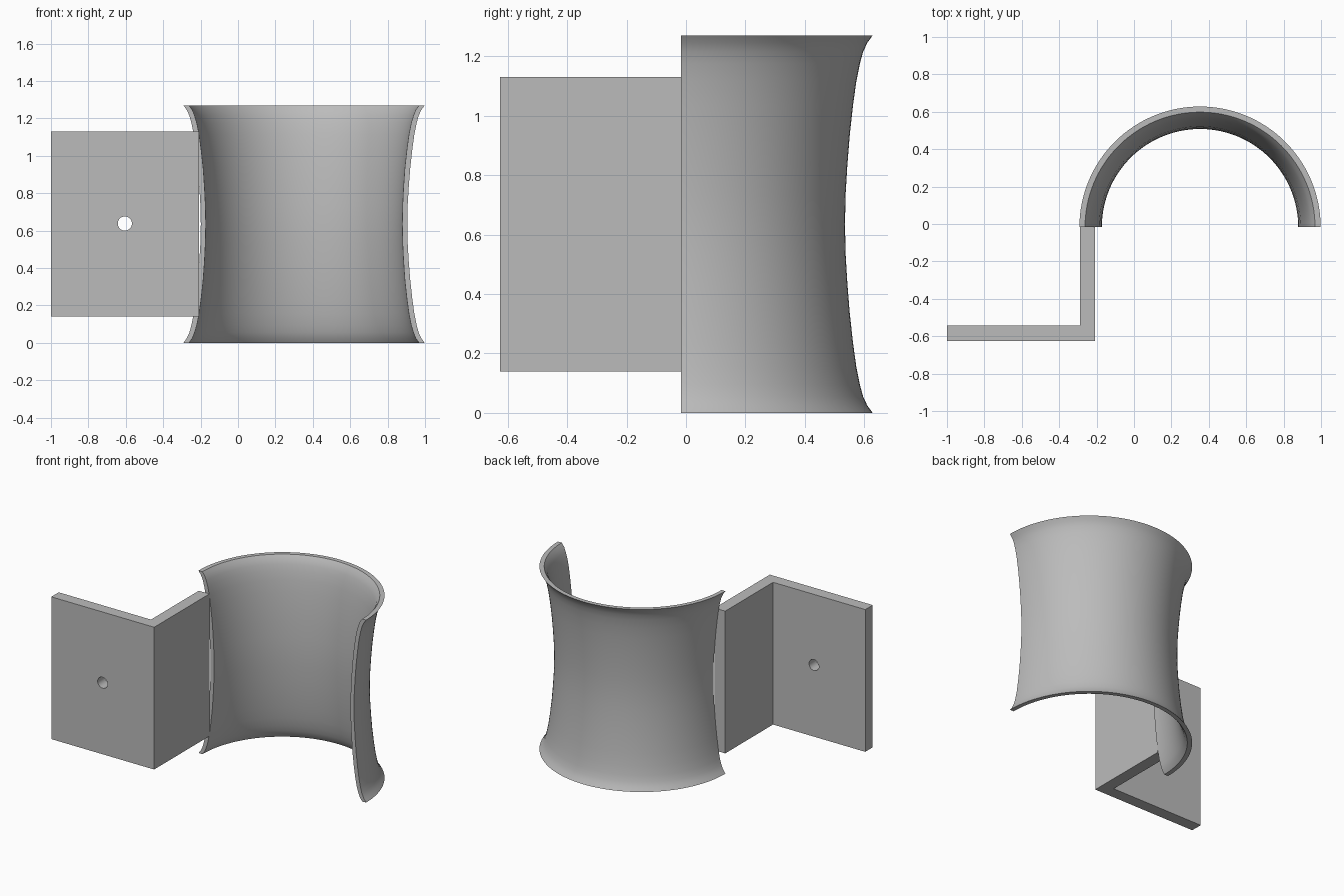
import bpy, bmesh, math

if "Cube" in bpy.data.objects:
    bpy.data.objects.remove(bpy.data.objects["Cube"])

H = 1.27                      # overall height
CX, CY = 0.353, -0.017        # axis of the half sleeve

grey = bpy.data.materials.new("plain grey")
grey.diffuse_color = (0.5, 0.5, 0.5, 1)
grey.use_nodes = True
grey.node_tree.nodes["Principled BSDF"].inputs["Base Color"].default_value = grey.diffuse_color


def finish(name, bm):
    bmesh.ops.recalc_face_normals(bm, faces=bm.faces)
    me = bpy.data.meshes.new(name)
    bm.to_mesh(me)
    bm.free()
    ob = bpy.data.objects.new(name, me)
    me.materials.append(grey)
    bpy.context.collection.objects.link(ob)
    return ob


def smooth(ob):
    bpy.ops.object.select_all(action='DESELECT')
    ob.select_set(True)
    bpy.context.view_layer.objects.active = ob
    bpy.ops.object.shade_smooth_by_angle(angle=math.radians(30))


# Flared half sleeve: (height above the middle, outer radius, inner radius)
half = [(0, .552, .525), (.1, .554, .527), (.2, .560, .532), (.3, .568, .539),
        (.4, .579, .550), (.48, .590, .561), (.54, .602, .573),
        (.58, .613, .585), (.61, .627, .597), (.635, .645, .615)]
full = [(-z, o, i) for z, o, i in half[:0:-1]] + half
loop = [(o, H / 2 + z) for z, o, i in full] + [(i, H / 2 + z) for z, o, i in full[::-1]]

bm = bmesh.new()
STEPS = 64
rows = []
for s in range(STEPS + 1):
    a = math.pi * s / STEPS
    rows.append([bm.verts.new((CX + r * math.cos(a), CY + r * math.sin(a), z))
                 for r, z in loop])
n = len(loop)
for r0, r1 in zip(rows, rows[1:]):
    for k in range(n):
        bm.faces.new((r0[k], r0[(k + 1) % n], r1[(k + 1) % n], r1[k]))
# Flat cut ends, closed with a strip of quads
m = len(full)
for row in (rows[0], rows[-1]):
    for k in range(m - 1):
        bm.faces.new((row[k], row[k + 1], row[n - 2 - k], row[n - 1 - k]))
smooth(finish("flared_half_sleeve", bm))

# L-shaped mounting bracket, extruded upwards
Z0, Z1 = 0.14, 1.13
outline = [(-1, -.625), (-.208, -.625), (-.208, CY), (-.29, CY), (-.29, -.543), (-1, -.543)]
bm = bmesh.new()
base = bm.faces.new([bm.verts.new((x, y, Z0)) for x, y in outline])
ext = bmesh.ops.extrude_face_region(bm, geom=[base])
bmesh.ops.translate(bm, vec=(0, 0, Z1 - Z0),
                    verts=[v for v in ext["geom"] if isinstance(v, bmesh.types.BMVert)])
bracket = finish("mounting_bracket", bm)

# Screw hole through the plate
bpy.ops.mesh.primitive_cylinder_add(vertices=32, radius=.038, depth=.3,
                                    location=(-.605, -.584, .638),
                                    rotation=(math.pi / 2, 0, 0))
cutter = bpy.context.object
cutter.name = "screw_hole_cutter"
cutter.data.materials.append(grey)
cutter.hide_render = True
cutter.hide_viewport = False
mod = bracket.modifiers.new("screw hole", 'BOOLEAN')
mod.operation = 'DIFFERENCE'
mod.solver = 'EXACT'
mod.object = cutter
bpy.ops.object.select_all(action='DESELECT')
bracket.select_set(True)
bpy.context.view_layer.objects.active = bracket
bpy.ops.object.modifier_apply(modifier=mod.name)
bpy.data.objects.remove(cutter)
smooth(bracket)
